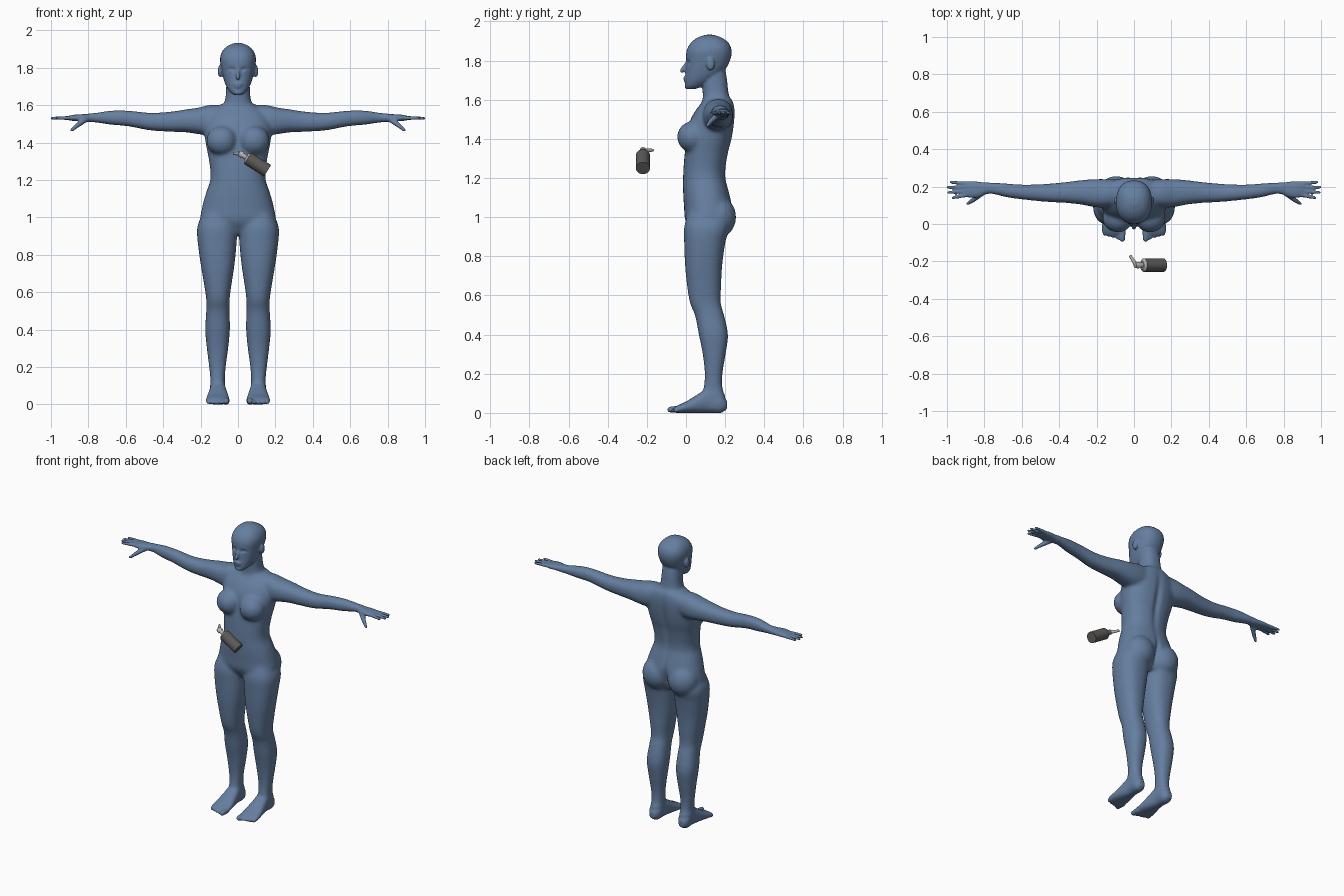
import bpy, bmesh, math
from mathutils import Vector, Matrix

if "Cube" in bpy.data.objects:
    bpy.data.objects.remove(bpy.data.objects["Cube"])


def material(name, colour, roughness=0.6):
    mat = bpy.data.materials.new(name)
    mat.use_nodes = True
    mat.diffuse_color = (*colour, 1)
    shader = mat.node_tree.nodes["Principled BSDF"]
    shader.inputs["Base Color"].default_value = (*colour, 1)
    shader.inputs["Roughness"].default_value = roughness
    return mat


def make_object(name, bm, mat):
    bmesh.ops.recalc_face_normals(bm, faces=bm.faces)
    mesh = bpy.data.meshes.new(name)
    bm.to_mesh(mesh)
    bm.free()
    mesh.materials.append(mat)
    obj = bpy.data.objects.new(name, mesh)
    bpy.context.collection.objects.link(obj)
    return obj


def refine(stations, steps=5):
    """Cubic interpolation between the cross-sections."""
    pts = [Vector(s) for s in stations]
    last = len(pts) - 1
    slopes = []
    for i in range(last + 1):
        a, b = pts[max(i - 1, 0)], pts[min(i + 1, last)]
        slopes.append((b - a) / (b[0] - a[0]))
    out = []
    for i in range(last):
        p, q = pts[i], pts[i + 1]
        h = q[0] - p[0]
        for k in range(steps):
            t = k / steps
            s = t * t * (3 - 2 * t)
            out.append(p * (1 - s) + q * s + slopes[i] * h * t * (1 - t) ** 2
                       - slopes[i + 1] * h * t * t * (1 - t))
    return out + [pts[-1]]


def loft(bm, axis, stations, side=1, power=2.3, sides=32):
    """Skin oval sections (position, low a, high a, low b, high b)."""
    rings = []
    for t, a0, a1, b0, b1 in refine(stations):
        ring = []
        for k in range(sides):
            ang = math.tau * k / sides
            c, s = math.cos(ang), math.sin(ang)
            a = (a0 + a1) / 2 + (a1 - a0) / 2 * math.copysign(abs(c) ** (2 / power), c)
            b = (b0 + b1) / 2 + (b1 - b0) / 2 * math.copysign(abs(s) ** (2 / power), s)
            x, y, z = {"x": (t, a, b), "y": (a, t, b), "z": (a, b, t)}[axis]
            ring.append(bm.verts.new((x * side, y, z)))
        rings.append(ring)
    for low, high in zip(rings, rings[1:]):
        for k in range(sides):
            n = (k + 1) % sides
            bm.faces.new((low[k], low[n], high[n], high[k]))
    bm.faces.new(rings[0])
    bm.faces.new(rings[-1])


def centred(sections):
    return [(z, -w, w, y0, y1) for z, w, y0, y1 in sections]


def ball(bm, centre, radii, side=1):
    place = Matrix.Translation((centre[0] * side, *centre[1:])) @ Matrix.Diagonal((*radii, 1))
    bmesh.ops.create_uvsphere(bm, u_segments=24, v_segments=16, radius=1, matrix=place)


def rod(bm, p, q, r0, r1, side=1, rounded=True):
    p, q = (Vector((v[0] * side, v[1], v[2])) for v in (p, q))
    turn = (q - p).to_track_quat("Z", "Y").to_matrix().to_4x4()
    bmesh.ops.create_cone(bm, cap_ends=True, segments=24, radius1=r0, radius2=r1,
                          depth=(q - p).length, matrix=Matrix.Translation((p + q) / 2) @ turn)
    if rounded:
        ball(bm, p, (r0,) * 3)
        ball(bm, q, (r1,) * 3)


skin = material("slate blue skin", (0.13, 0.21, 0.35))
dark = material("dark grey can", (0.11, 0.105, 0.1))
pale = material("pale grey metal", (0.48, 0.47, 0.45))

# Torso, neck and head
bm = bmesh.new()
loft(bm, "z", centred([
    (.91, .10, .04, .18), (.98, .195, -.003, .215), (1.05, .193, -.01, .235),
    (1.13, .172, -.015, .22), (1.21, .147, -.015, .202), (1.32, .158, -.008, .215),
    (1.40, .174, .0, .235), (1.48, .18, .015, .247), (1.54, .165, .045, .25),
    (1.58, .13, .075, .245), (1.605, .09, .09, .235)]))
loft(bm, "z", centred([
    (1.52, .085, .08, .23), (1.59, .08, .085, .228), (1.64, .067, .085, .217),
    (1.70, .063, .08, .21), (1.76, .06, .08, .2)]))
loft(bm, "z", centred([
    (1.655, .024, .004, .05), (1.67, .042, -.004, .09), (1.70, .062, -.004, .14),
    (1.74, .077, -.002, .19), (1.80, .09, .0, .225), (1.85, .096, .003, .233),
    (1.89, .083, .024, .218), (1.918, .055, .06, .18), (1.932, .02, .1, .14)]))

# Face
rod(bm, (0, .002, 1.79), (0, -.02, 1.748), .007, .012)
ball(bm, (0, -.004, 1.712), (.025, .011, .007))
ball(bm, (0, -.002, 1.699), (.021, .011, .008))
ball(bm, (0, .006, 1.668), (.024, .014, .014))

leg = [(1.02, .03, .19, .01, .2), (.95, .006, .218, -.01, .22), (.88, .006, .217, -.01, .203),
       (.75, .018, .2, -.005, .185), (.65, .033, .183, .005, .18), (.56, .045, .17, .02, .178),
       (.50, .045, .17, .045, .195), (.40, .043, .176, .065, .215), (.30, .052, .167, .085, .203),
       (.20, .065, .155, .095, .187), (.13, .07, .148, .09, .187), (.08, .068, .15, .08, .2),
       (.02, .075, .145, .09, .2)]
foot = [(.21, .09, .13, .02, .06), (.18, .07, .148, 0, .1), (.12, .065, .15, 0, .13),
        (.06, .055, .16, 0, .095), (0, .046, .17, 0, .058), (-.04, .046, .172, 0, .04),
        (-.06, .056, .162, .004, .028)]
arm = [(.08, .1, .235, 1.46, 1.6), (.15, .088, .24, 1.44, 1.602), (.21, .09, .24, 1.445, 1.588),
       (.28, .103, .235, 1.455, 1.578), (.36, .112, .225, 1.458, 1.566),
       (.47, .118, .215, 1.465, 1.56), (.59, .13, .211, 1.487, 1.572),
       (.68, .142, .217, 1.495, 1.572), (.76, .16, .223, 1.507, 1.56),
       (.80, .158, .222, 1.51, 1.555)]
palm = [(.79, .16, .222, 1.51, 1.554), (.83, .143, .226, 1.513, 1.552),
        (.87, .14, .23, 1.515, 1.55), (.905, .146, .228, 1.519, 1.544)]

for side in (1, -1):
    # Chest, buttocks and ears
    ball(bm, (.085, .032, 1.41), (.085, .078, .08), side)
    ball(bm, (.095, .165, 1.0), (.1, .092, .105), side)
    ball(bm, (.096, .125, 1.782), (.012, .022, .034), side)
    ball(bm, (.033, .01, 1.783), (.015, .013, .009), side)
    # Legs, feet and toes
    loft(bm, "z", leg, side)
    loft(bm, "y", foot, side)
    for i in range(5):
        x, r = .063 + .0235 * i, .011 if i else .016
        rod(bm, (x, -.035, .018), (x, -.08 + .007 * i, r + .001), r + .003, r, side)
    # Arms, hands, fingers and thumbs
    loft(bm, "x", arm, side)
    loft(bm, "x", palm, side)
    for i, reach in enumerate((.968, .992, .994, .98)):
        rod(bm, (.89, .156 + .02 * i, 1.532), (reach, .14 + .028 * i, 1.531), .0115, .0085, side)
    rod(bm, (.815, .165, 1.525), (.86, .128, 1.492), .017, .013, side)
    rod(bm, (.86, .128, 1.492), (.89, .108, 1.466), .013, .0085, side)

# Fuse all body parts into one skin
rough = make_object("rough_body", bm, skin)
fuse = rough.modifiers.new("Fuse", "REMESH")
fuse.mode = "VOXEL"
fuse.voxel_size = .0055
bpy.context.view_layer.update()
fused = bpy.data.meshes.new_from_object(
    rough.evaluated_get(bpy.context.evaluated_depsgraph_get()))
bpy.data.objects.remove(rough)
bm = bmesh.new()
bm.from_mesh(fused)

# Blend the joints strongly, the face, hands and feet lightly
broad = [v for v in bm.verts if abs(v.co.x) < .78 and .1 < v.co.z < 1.63]
for verts, count in ((broad, 25), (bm.verts[:], 4)):
    for _ in range(count):
        bmesh.ops.smooth_vert(bm, verts=verts, factor=.5,
                              use_axis_x=True, use_axis_y=True, use_axis_z=True)

# Soft grooves: eye sockets, spine, breastbone (centre, reach, push along y)
grooves = [((s * .034, 0, 1.79), (.02, .05, .013), .011) for s in (1, -1)]
grooves += [((0, .24, 1.35), (.022, .06, .17), -.014), ((0, .25, 1.0), (.015, .08, .08), -.02),
            ((0, -.03, 1.41), (.03, .06, .06), .008)]
for v in bm.verts:
    for centre, reach, push in grooves:
        d = sum(((v.co[i] - centre[i]) / reach[i]) ** 2 for i in range(3))
        if d < 9:
            v.co.y += push * math.exp(-d)
body = make_object("body", bm, skin)
body.data.shade_smooth()

# Floating spray can, tilted
base, axis = Vector((.158, -.22, 1.25)), Vector((-.85, 0, .53)).normalized()
parts = [("can_body", 0, .125, .036, .036, dark), ("can_shoulder", .125, .135, .036, .022, pale),
         ("can_neck", .135, .158, .013, .013, pale), ("spray_head", .158, .18, .018, .015, pale)]
for name, start, end, r0, r1, mat in parts:
    bm = bmesh.new()
    rod(bm, base + axis * start, base + axis * end, r0, r1, rounded=False)
    make_object(name, bm, mat)
bm = bmesh.new()
head = base + axis * .172
rod(bm, head, (-.022, -.168, 1.342), .012, .007, rounded=False)
make_object("spray_lever", bm, pale)

for obj in bpy.context.collection.objects:
    if obj.name.startswith(("can_", "spray_")):
        bpy.ops.object.select_all(action="DESELECT")
        obj.select_set(True)
        bpy.context.view_layer.objects.active = obj
        bpy.ops.object.shade_smooth_by_angle()
